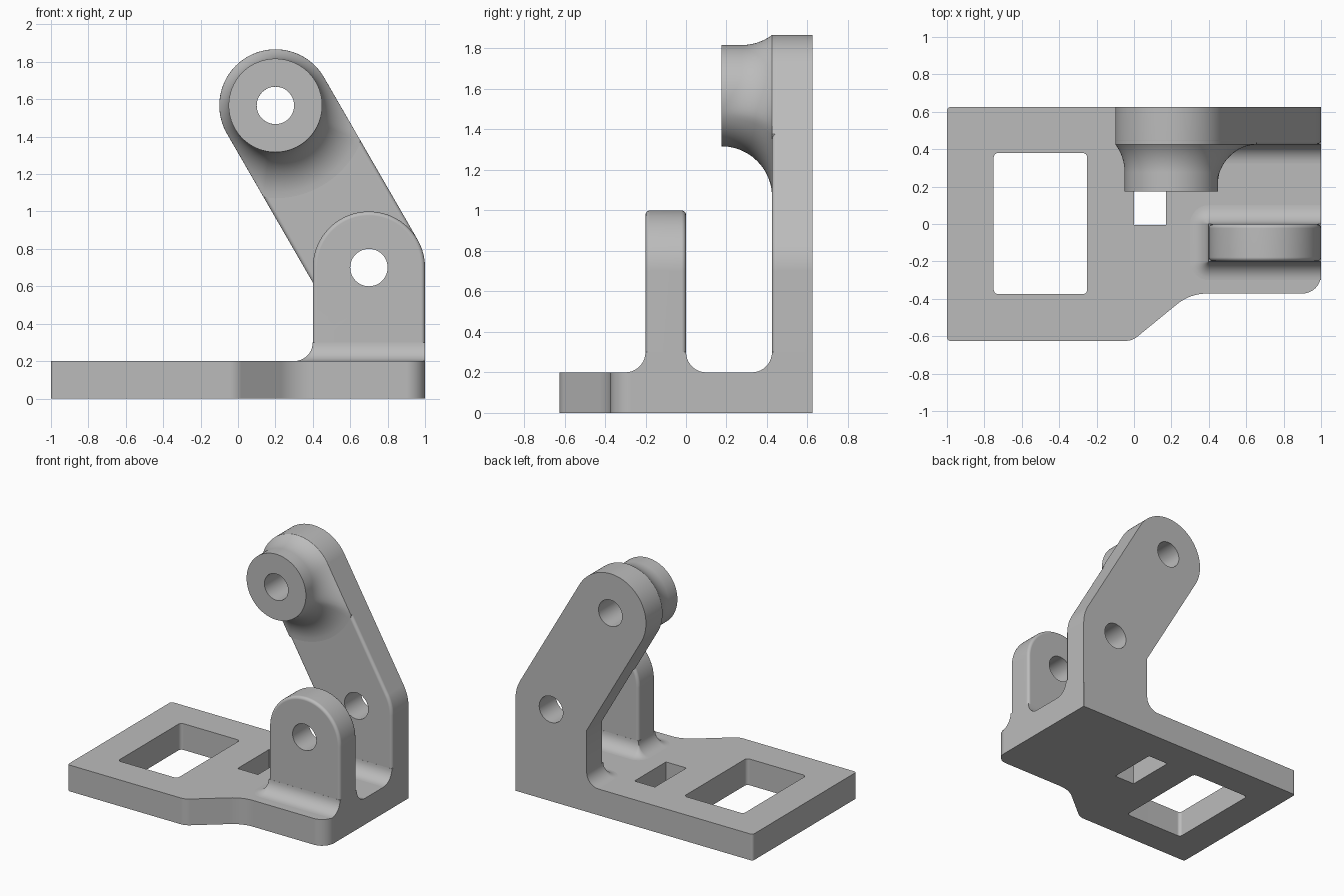
import bpy, bmesh, math
from mathutils import Vector

cube = bpy.data.objects.get("Cube")
if cube:
    bpy.data.objects.remove(cube, do_unlink=True)

grey = bpy.data.materials.new("machined_grey")
grey.use_nodes = True
grey.diffuse_color = (0.5, 0.5, 0.5, 1)
grey.node_tree.nodes["Principled BSDF"].inputs["Base Color"].default_value = (0.5, 0.5, 0.5, 1)


def finish(name, bm):
    bmesh.ops.recalc_face_normals(bm, faces=bm.faces[:])
    mesh = bpy.data.meshes.new(name)
    bm.to_mesh(mesh)
    bm.free()
    mesh.materials.append(grey)
    ob = bpy.data.objects.new(name, mesh)
    bpy.context.collection.objects.link(ob)
    return ob


def activate(ob):
    bpy.ops.object.select_all(action='DESELECT')
    ob.select_set(True)
    bpy.context.view_layer.objects.active = ob


def smooth(ob):
    activate(ob)
    bpy.ops.object.shade_smooth_by_angle(angle=math.radians(32))
    mod = ob.modifiers.new("flat_normals", 'WEIGHTED_NORMAL')
    mod.keep_sharp = True


def cut(ob, cutter):
    mod = ob.modifiers.new("cut", 'BOOLEAN')
    mod.operation = 'DIFFERENCE'
    mod.solver = 'EXACT'
    mod.object = cutter
    activate(ob)
    bpy.ops.object.modifier_apply(modifier=mod.name)
    bpy.data.objects.remove(cutter, do_unlink=True)


def arc(cx, cz, r, a0, a1, n):
    angles = [math.radians(a0 + (a1 - a0) * i / n) for i in range(n + 1)]
    return [(cx + r * math.cos(a), cz + r * math.sin(a)) for a in angles]


def rounded(corners, n=8):
    """Outline from (x, y, radius) corners."""
    out = []
    for i, (x, y, r) in enumerate(corners):
        p = Vector((x, y))
        a = (Vector(corners[i - 1][:2]) - p).normalized()
        b = (Vector(corners[(i + 1) % len(corners)][:2]) - p).normalized()
        half = a.angle(b) / 2
        c = p + (a + b).normalized() * r / math.sin(half)
        s = p + a * r / math.tan(half) - c
        e = p + b * r / math.tan(half) - c
        out += [tuple(c + s.lerp(e, k / n).normalized() * r) for k in range(n + 1)]
    return out


def prism(name, outline, lo, hi, upright=False, round_at=(), floor=None):
    """Extrude an outline along z, or along y when upright; soften chosen rims."""
    bm = bmesh.new()
    place = (lambda u, v, d: (u, d, v)) if upright else (lambda u, v, d: (u, v, d))
    rings = [[bm.verts.new(place(u, v, d)) for u, v in outline] for d in (lo, hi)]
    for ring in rings:
        bm.faces.new(ring)
    n = len(outline)
    for i in range(n):
        j = (i + 1) % n
        bm.faces.new((rings[0][i], rings[0][j], rings[1][j], rings[1][i]))
    bmesh.ops.recalc_face_normals(bm, faces=bm.faces[:])
    rims = [e for e in bm.edges
            if any(all(abs(v.co.y - y) < 1e-5 for v in e.verts) for y in round_at)
            and not all(abs(v.co.z - floor) < 1e-5 for v in e.verts)]
    if rims:
        bmesh.ops.bevel(bm, geom=rims, offset=0.022, segments=4, profile=0.5,
                        affect='EDGES', clamp_overlap=False)
    return finish(name, bm)


def bore(ob, x, z):
    cut(ob, prism("bore_cutter", arc(x, z, 0.1, 0, 352.5, 47), -1, 1, True))


def fillet_foot(name, y0, y1, flush_back):
    """Flared foot blending a vertical plate into the base."""
    bm = bmesh.new()
    rings = []
    for k in range(11):
        a = math.pi / 2 * k / 10
        d = 0.1 * (1 - math.sin(a)) + 0.0004
        z = 0.3 - 0.1 * math.cos(a)
        pts = [(1, y0 - d)] + arc(0.4, y0, d, 270, 180, 8)
        if flush_back:
            pts += [(0.4 - d, y1), (1, y1)]
        else:
            pts += arc(0.4, y1, d, 180, 90, 8) + [(1, y1 + d)]
        rings.append([bm.verts.new((x, y, z)) for x, y in pts])
    n = len(rings[0])
    for lower, upper in zip(rings, rings[1:]):
        for i in range(n):
            j = (i + 1) % n
            bm.faces.new((lower[i], lower[j], upper[j], upper[i]))
    bm.faces.new(rings[0])
    bm.faces.new(rings[-1])
    smooth(finish(name, bm))


# Base plate with two rectangular windows
base = prism("base_plate", rounded([
    (-1, -0.625, 0.02), (-0.01, -0.625, 0.1), (0.3, -0.372, 0.25),
    (1, -0.372, 0.1), (1, 0.625, 0.002), (-1, 0.625, 0.02)]), 0, 0.2)
for x0, x1, y0, y1, r in ((-0.75, -0.25, -0.375, 0.38, 0.025), (0, 0.172, -0.005, 0.375, 0.003)):
    cut(base, prism("window_cutter", rounded(
        [(x0, y0, r), (x1, y0, r), (x1, y1, r), (x0, y1, r)]), -0.1, 0.3))
smooth(base)

# Front lug with an arched top
lug = prism("front_lug", [(0.4, 0.3), (1, 0.3)] + arc(0.7, 0.7, 0.3, 0, 180, 48),
            -0.2, 0, True, (-0.2, 0), 0.3)
bore(lug, 0.7, 0.7)
smooth(lug)
fillet_foot("front_lug_foot", -0.2, 0, False)

# Rear upright that turns into a leaning arm
TOP = Vector((0.2, 1.567))
arm = prism("rear_arm", [(0.4, 0.3), (1, 0.3)] + arc(0.7, 0.7, 0.3, 0, 30, 8)
            + arc(TOP.x, TOP.y, 0.3, 30, 210, 48) + [(0.4, 0.62)],
            0.425, 0.625, True, (0.425,), 0.3)
bore(arm, 0.7, 0.7)
bore(arm, *TOP)
smooth(arm)
fillet_foot("rear_arm_foot", 0.425, 0.625, True)

# Hollow boss on the arm, flared out to the arm's edges
bm = bmesh.new()
rings = []
SIDES, STEPS = 96, 12
for i in range(SIDES):
    a = 2 * math.pi * i / SIDES
    lean = a + math.radians(60)      # angle measured from the arm's downward axis
    reach = 0.3
    if math.cos(lean) > 0:
        reach = min(0.5, 0.3 / max(abs(math.sin(lean)), 0.01))
    reach -= 0.0005
    start = 0.425 - math.sqrt(0.0625 - (reach - 0.5) ** 2)
    end = math.acos((0.5 - reach) / 0.25)
    profile = [(0.1, 0.175), (0.25, 0.175)]
    for k in range(STEPS + 1):
        t = end * k / STEPS
        profile.append((0.5 - 0.25 * math.cos(t), start + 0.25 * math.sin(t) + 0.0002))
    profile += [(reach, 0.45), (0.1, 0.45)]
    rings.append([bm.verts.new((TOP.x + r * math.cos(a), y, TOP.y + r * math.sin(a)))
                  for r, y in profile])
for i, ring in enumerate(rings):
    other = rings[(i + 1) % SIDES]
    for k in range(len(ring)):
        m = (k + 1) % len(ring)
        bm.faces.new((ring[k], ring[m], other[m], other[k]))
bmesh.ops.remove_doubles(bm, verts=bm.verts[:], dist=0.0001)
smooth(finish("arm_boss", bm))
